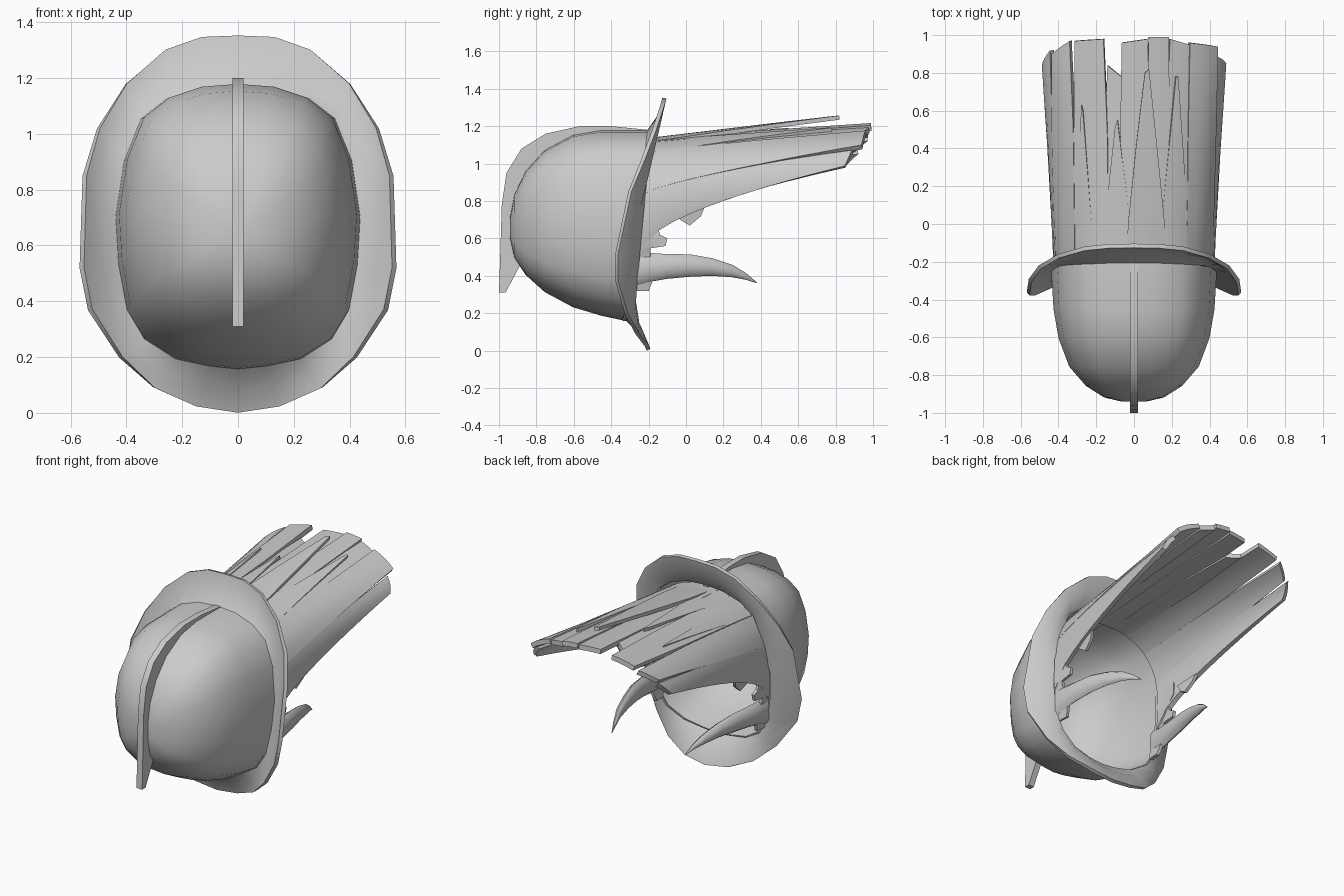
import bpy, bmesh
from math import sin, cos, radians, copysign, pi

if "Cube" in bpy.data.objects:
    bpy.data.objects.remove(bpy.data.objects["Cube"])


def make(name, verts, faces, thick=0, angle=35):
    me = bpy.data.meshes.new(name)
    me.from_pydata(verts, [], faces)
    bm = bmesh.new()
    bm.from_mesh(me)
    bmesh.ops.remove_doubles(bm, verts=bm.verts, dist=1e-5)
    bmesh.ops.recalc_face_normals(bm, faces=bm.faces)
    bm.to_mesh(me)
    bm.free()
    ob = bpy.data.objects.new(name, me)
    bpy.context.collection.objects.link(ob)
    bpy.ops.object.select_all(action='DESELECT')
    ob.select_set(True)
    bpy.context.view_layer.objects.active = ob
    if thick:
        mod = ob.modifiers.new("thickness", 'SOLIDIFY')
        mod.thickness, mod.offset = thick, 0
        bpy.ops.object.modifier_apply(modifier=mod.name)
    bpy.ops.object.shade_smooth_by_angle(angle=radians(angle))
    return ob


def loft(name, rings, cap_end=False, cap_start=False, **kw):
    n = len(rings[0])
    verts = [p for r in rings for p in r]
    faces = [(i*n+j, i*n+(j+1) % n, (i+1)*n+(j+1) % n, (i+1)*n+j)
             for i in range(len(rings)-1) for j in range(n)]
    if cap_start:
        faces.append(tuple(range(n)))
    if cap_end:
        faces.append(tuple(range(len(verts)-n, len(verts))))
    return make(name, verts, faces, **kw)


def mirror_ring(half):
    return half + [(-x, y, z) for x, y, z in reversed(half[1:-1])]


# Outlines of the brim: half rings running from top to bottom
outer = mirror_ring([(0, -.115, 1.35), (.13, -.117, 1.345), (.26, -.13, 1.3), (.4, -.17, 1.18),
                     (.5, -.23, 1.02), (.55, -.3, .85), (.56, -.37, .52), (.53, -.37, .37),
                     (.42, -.32, .2), (.3, -.26, .09), (.15, -.21, .027), (0, -.2, .005)])
inner = mirror_ring([(0, -.2, 1.17), (.13, -.2, 1.16), (.25, -.205, 1.12), (.34, -.21, 1.05),
                     (.4, -.22, .9), (.43, -.24, .7), (.42, -.255, .53), (.39, -.27, .37),
                     (.33, -.28, .27), (.22, -.3, .2), (.1, -.31, .175), (0, -.31, .165)])

# Flared brim
mid = [((a[0]+b[0])/2, (a[1]+b[1])/2+.02, (a[2]+b[2])/2) for a, b in zip(inner, outer)]
loft("brim", [inner, mid, outer], thick=.022)

# Hollow dome, open at the back
rings = [inner]
for y, w, lo, hi in [(-.45, .97, .195, 1.17), (-.6, .91, .24, 1.145), (-.75, .78, .32, 1.065),
                     (-.85, .58, .41, .955), (-.91, .36, .5, .83), (-.932, .14, .6, .71)]:
    rings.append([(x*w, y, lo+(z-.165)/1.005*(hi-lo)) for x, _, z in inner])
loft("dome", rings, cap_end=True, thick=.018, angle=50)

# Lip where dome and brim meet
lip = [[(x*s, y+d, .66+(z-.66)*s) for x, y, z in inner]
       for s, d in [(.985, -.03), (1.012, -.03), (1.012, .0), (.985, .0)]]
loft("lip", lip + [lip[0]])

# Centre crest fin
top = [(-.2, 1.18), (-.4, 1.2), (-.57, 1.2), (-.75, 1.16), (-.88, 1.08), (-.96, .95),
       (-.985, .78), (-.992, .55), (-1, .31)]
low = [(-.2, 1.15), (-.42, 1.15), (-.58, 1.13), (-.74, 1.05), (-.84, .94), (-.9, .82),
       (-.92, .68), (-.89, .45), (-.965, .31)]
loft("crest", [[(-.02, *a), (.02, *a), (.02, *b), (-.02, *b)] for a, b in zip(top, low)],
     cap_start=True, cap_end=True, angle=30)


# Swept-back plume: slats lying on one arched surface
def plume(u, y, lift):
    t = max(0, (y+.25)/1.25)
    a = radians(105*abs(u)**1.25)
    c = cos(a)
    rx = copysign(.41*sin(a)**.85, u)
    rz = .68+.44*copysign(abs(c)**.75, c)
    ex, ez = .49*sin(radians(82*u)), 1.015+.165*cos(u*pi/2)
    s = t**(1-.45*abs(u)**2)
    return (rx+(ex-rx)*t, y, rz+(ez-rz)*s+lift*t)


def slat(name, u0, u1, y0, y1, tip=.9, lift=0., taper=.6, thick=.03):
    rows, cols, start = 12, 4, -.25
    verts, faces = [], []
    for i in range(rows+1):
        f = i/rows
        w = 1-(1-tip)*max(0, (f-taper)/(1-taper))
        for j in range(cols+1):
            g = j/cols
            u = (u0+u1)/2+(g-.5)*(u1-u0)*w
            verts.append(plume(u, start+f*(y0+(y1-y0)*g-start), lift))
    n = cols+1
    for i in range(rows):
        for j in range(cols):
            k = i*n+j
            faces.append((k, k+1, k+n+1, k+n))
    return make(name, verts, faces, thick=thick)


for i, s in enumerate([
        (-1, -.76, .84, .92, .92, 0), (-.78, -.5, .9, .97, .8, .01),
        (-.5, -.21, .97, .98, .85, .02), (-.24, -.06, .84, .78, .6, .0),
        (-.11, .12, .96, .98, .85, .015), (.1, .28, .99, .99, .88, .025),
        (.26, .46, .98, .95, .85, .015), (.44, .78, .96, .94, .96, .025),
        (.75, 1, .89, .85, .96, 0)]):
    slat(f"plume_slat_{i}", *s)

# Pointed splinters lying over the slats
for i, s in enumerate([(-.5, -.34, .63, .6, .08, .04), (.22, .46, .78, .78, .08, .045),
                       (-.06, .26, .8, .82, .1, .09), (-.26, -.02, .52, .55, .08, .04)]):
    slat(f"plume_splinter_{i}", *s, taper=.2, thick=.022)

# Paired parts behind the brim
for side, label in ((1, "right"), (-1, "left")):
    # Ragged cheek wall just inside the brim, with torn rear edge
    edge = [(.32, -.2), (.4, -.17), (.5, -.19), (.55, -.19), (.56, -.11), (.6, -.1), (.62, -.14),
            (.66, -.15), (.72, -.1), (.8, -.1)]
    xs = [.355+.05*min(1, (z-.32)/.25) for z, _ in edge]
    verts = [(side*(x+.005), -.28, z) for x, (z, _) in zip(xs, edge)]
    verts += [(side*x, y, z) for x, (z, y) in zip(xs, edge)]
    n = len(edge)
    make(f"cheek_wall_{label}", verts, [(k, k+1, n+k+1, n+k) for k in range(n-1)], thick=.02)
    # Torn flap hanging from the plume edge
    p = [(side*x, y, z) for x, y, z in
         ((.4, -.03, .7), (.4, -.06, .75), (.41, .1, .77), (.4, .08, .72), (.39, .02, .67))]
    make(f"torn_flap_{label}", p, [(0, 1, 2, 3, 4)], thick=.02)
    # Curved tusk
    rings = []
    for x, y, z, h, w in [(.385, -.28, .44, .095, .025), (.38, -.2, .445, .078, .032),
                          (.37, -.1, .45, .066, .034), (.355, .02, .455, .06, .032),
                          (.33, .14, .447, .047, .027), (.305, .25, .425, .033, .02),
                          (.28, .32, .397, .018, .012), (.26, .38, .362, .002, .002)]:
        rings.append([(side*(x+w*cos(k*pi/4)), y, z+h*sin(k*pi/4)) for k in range(8)])
    loft(f"tusk_{label}", rings, cap_start=True, cap_end=True, angle=50)
